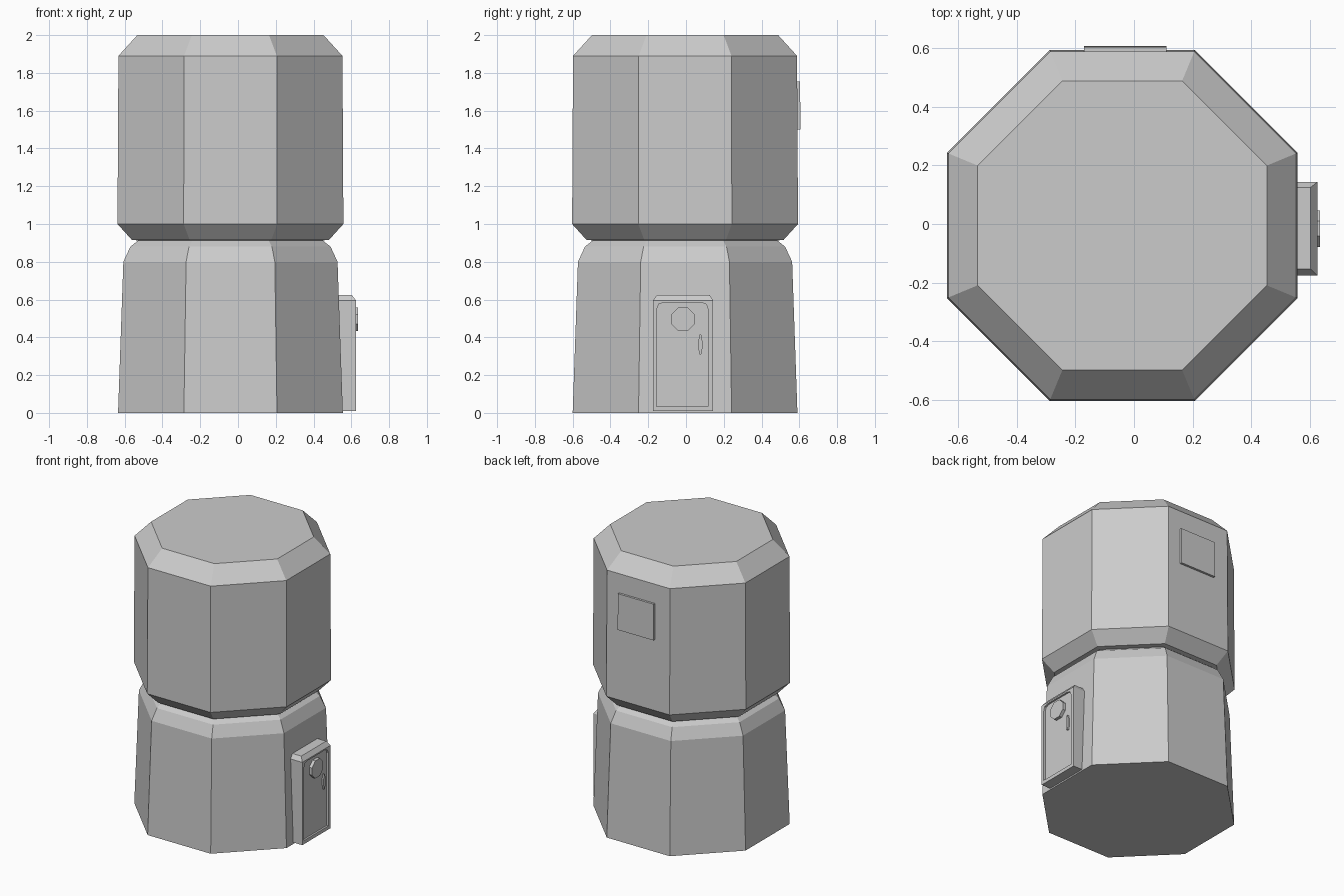
import bpy, bmesh, math

if "Cube" in bpy.data.objects:
    bpy.data.objects.remove(bpy.data.objects["Cube"])

CX, CY = -0.04, -0.005


def mesh_object(name, rings):
    """Skin closed rings of points in order, capping both ends."""
    bm = bmesh.new()
    vs = [[bm.verts.new(p) for p in ring] for ring in rings]
    n = len(vs[0])
    for a, b in zip(vs, vs[1:]):
        for i in range(n):
            j = (i + 1) % n
            bm.faces.new((a[i], a[j], b[j], b[i]))
    bm.faces.new(vs[0])
    bm.faces.new(vs[-1])
    bmesh.ops.recalc_face_normals(bm, faces=bm.faces)
    me = bpy.data.meshes.new(name)
    bm.to_mesh(me)
    bm.free()
    ob = bpy.data.objects.new(name, me)
    bpy.context.collection.objects.link(ob)
    return ob


def octagon(apothem, z):
    r = apothem / math.cos(math.pi / 8)
    angles = [math.pi / 8 + i * math.pi / 4 for i in range(8)]
    return [(CX + r * math.cos(a), CY + r * math.sin(a), z) for a in angles]


def rect(x0, x1, y0, y1, z):
    return [(x0, y0, z), (x1, y0, z), (x1, y1, z), (x0, y1, z)]


def plate(name, outline, x0, x1):
    """Extrude a (y, z) outline along x."""
    return mesh_object(name, [[(x, y, z) for y, z in outline] for x in (x0, x1)])


def oval(y, z, ry, rz):
    return [(y + ry * math.cos(a), z + rz * math.sin(a))
            for a in (math.pi / 8 + i * math.pi / 4 for i in range(8))]


# Tapered base, waist groove and upper drum as one octagonal profile
profile = [(0.595, 0), (0.567, 0.80), (0.53, 0.88), (0.488, 0.913),
           (0.522, 0.916), (0.598, 1.0), (0.593, 1.89), (0.493, 2.0)]
mesh_object("tower", [octagon(a, z) for a, z in profile])

# Door surround with chamfered top
frame = mesh_object("door_frame", [rect(0.5, 0.625, -0.175, 0.143, 0.01),
                                   rect(0.5, 0.625, -0.175, 0.143, 0.595),
                                   rect(0.5, 0.602, -0.153, 0.125, 0.625)])

# Shallow recess forming the door leaf
leaf = [(-0.155, 0.035), (0.117, 0.035), (0.117, 0.548), (0.107, 0.575),
        (0.08, 0.585), (-0.118, 0.585), (-0.145, 0.575), (-0.155, 0.548)]
cutter = plate("door_cutter", leaf, 0.612, 0.7)
cutter.hide_render = True
cutter.hide_viewport = True
cut = frame.modifiers.new("recess", "BOOLEAN")
cut.operation = "DIFFERENCE"
cut.solver = "EXACT"
cut.object = cutter

# Round window and handle
plate("door_window", oval(-0.016, 0.495, 0.067, 0.067), 0.605, 0.634)
plate("door_handle", oval(0.076, 0.362, 0.011, 0.057), 0.605, 0.624)

# Panel on the back wall
mesh_object("back_panel", [rect(-0.17, 0.11, 0.55, 0.606, 1.5),
                           rect(-0.17, 0.11, 0.55, 0.604, 1.755)])
